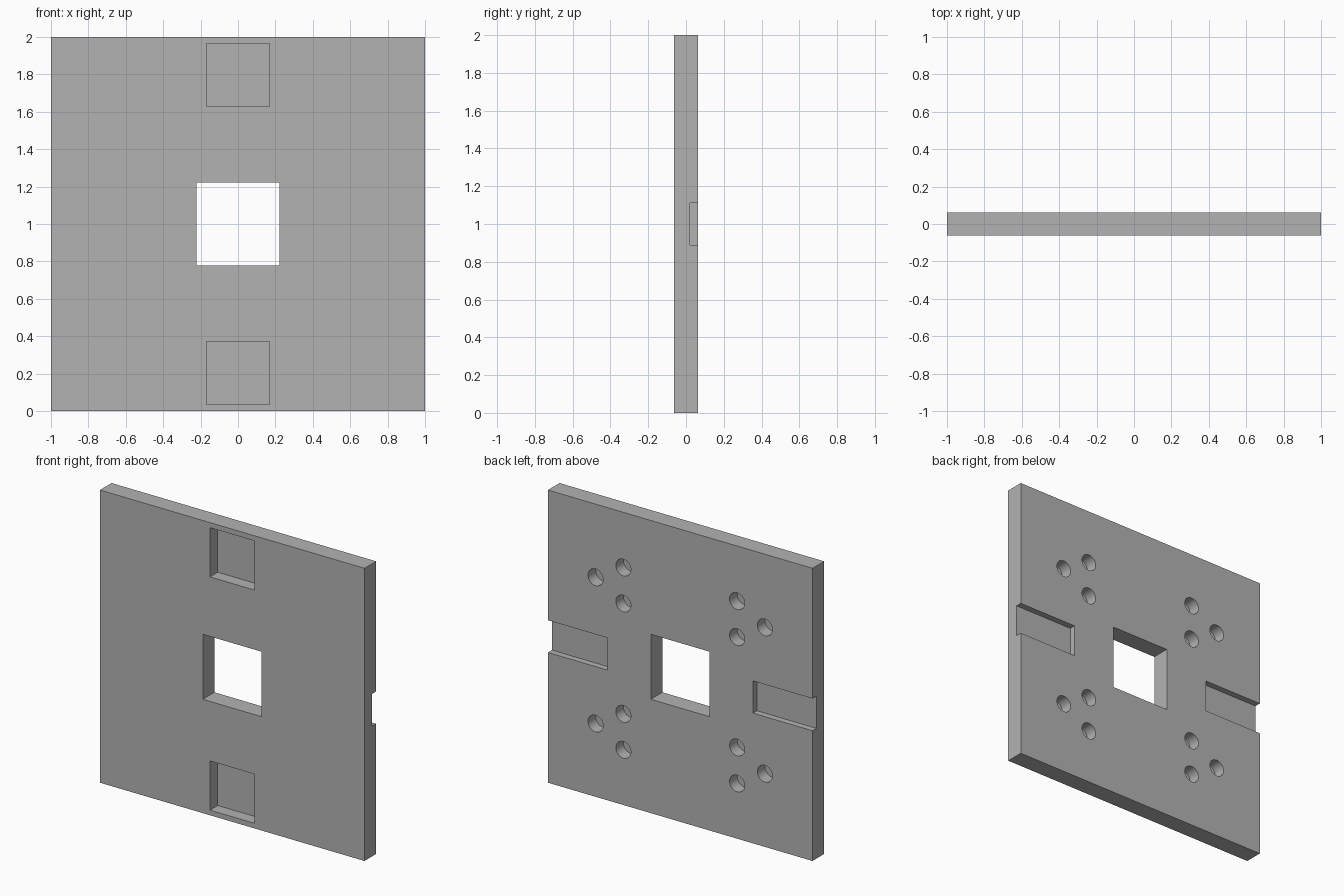
import bpy
import bmesh
from math import radians
from mathutils import Matrix, Vector

cube = bpy.data.objects.get("Cube")
if cube:
    bpy.data.objects.remove(cube, do_unlink=True)

HALF_T = 0.0625      # half the plate thickness
OVER = 0.05          # how far cutters stick out past the plate
POCKET_DEPTH = 0.083
SLOT_FLOOR = 0.02

grey = bpy.data.materials.new("plain_grey")
grey.use_nodes = True
colour = (0.45, 0.45, 0.45, 1)
grey.diffuse_color = colour
grey.node_tree.nodes["Principled BSDF"].inputs["Base Color"].default_value = colour


def add_box(bm, low, high):
    low, high = Vector(low), Vector(high)
    place = Matrix.Translation((low + high) / 2) @ Matrix.Diagonal((high - low).to_4d())
    bmesh.ops.create_cube(bm, size=1, matrix=place)


def add_hole(bm, x, z, radius=0.057):
    low, high = HALF_T - POCKET_DEPTH, HALF_T + OVER
    place = Matrix.Translation((x, (low + high) / 2, z)) @ Matrix.Rotation(radians(90), 4, "X")
    bmesh.ops.create_cone(bm, cap_ends=True, segments=40, radius1=radius,
                          radius2=radius, depth=high - low, matrix=place)


def make_object(name, bm):
    mesh = bpy.data.meshes.new(name)
    bm.to_mesh(mesh)
    bm.free()
    mesh.materials.append(grey)
    obj = bpy.data.objects.new(name, mesh)
    bpy.context.scene.collection.objects.link(obj)
    return obj


# Square plate
bm = bmesh.new()
add_box(bm, (-1, -HALF_T, 0), (1, HALF_T, 2))
plate = make_object("mounting_plate", bm)

cut = bmesh.new()
# Square window through the middle
add_box(cut, (-0.222, -HALF_T - OVER, 0.778), (0.222, HALF_T + OVER, 1.222))

for side in (-1, 1):
    # Square pockets at the top and bottom of the front
    z = 1 + side * 0.797
    add_box(cut, (-0.168, -HALF_T - OVER, z - 0.168),
            (0.168, -HALF_T + POCKET_DEPTH, z + 0.168))
    # Open slots at the left and right edges of the back
    inner, outer = sorted((side * 0.55, side * (1 + OVER)))
    add_box(cut, (inner, SLOT_FLOOR, 0.89), (outer, HALF_T + OVER, 1.11))
    # Blind holes in groups of three on the back
    for level in (0.5, 1.5):
        add_hole(cut, side * 0.64, level)
        for offset in (-0.123, 0.123):
            add_hole(cut, side * 0.43, level + offset)

cutter = make_object("cutter", cut)
cutter.hide_render = True

# Cut the plate, then drop the cutter
boolean = plate.modifiers.new("recesses", "BOOLEAN")
boolean.operation = "DIFFERENCE"
boolean.solver = "EXACT"
boolean.object = cutter
bpy.ops.object.select_all(action="DESELECT")
plate.select_set(True)
bpy.context.view_layer.objects.active = plate
bpy.ops.object.modifier_apply(modifier=boolean.name)
bpy.data.objects.remove(cutter, do_unlink=True)
bpy.ops.object.shade_smooth_by_angle(angle=radians(30))
